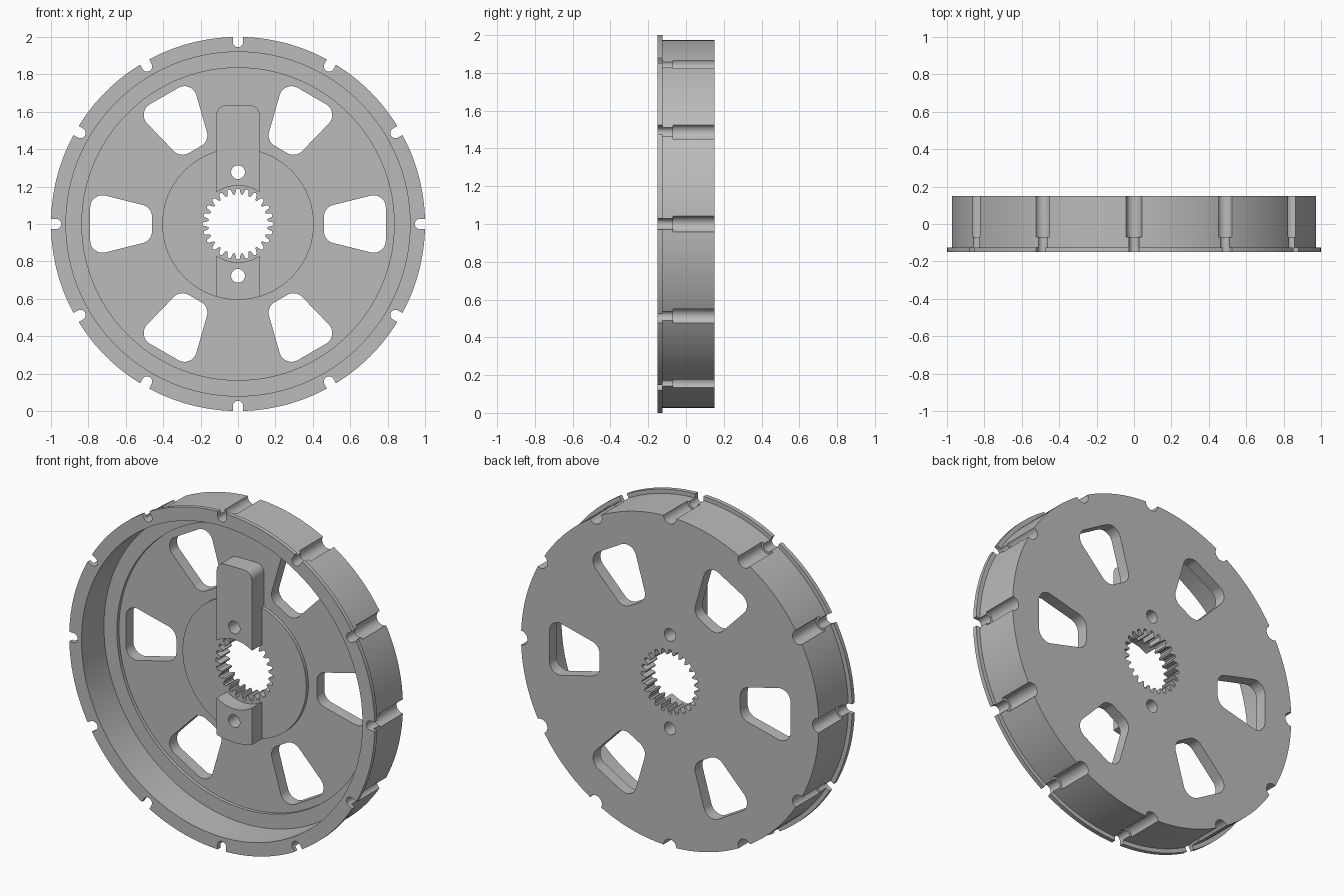
import bpy, bmesh
from math import sin, cos, pi, radians, sqrt
from mathutils import Vector

cube = bpy.data.objects.get("Cube")
if cube:
    bpy.data.objects.remove(cube, do_unlink=True)

grey = bpy.data.materials.new("plain grey")
grey.use_nodes = True
grey.diffuse_color = (0.5, 0.5, 0.5, 1)
grey.node_tree.nodes["Principled BSDF"].inputs["Base Color"].default_value = (0.5, 0.5, 0.5, 1)

FRONT, BACK = -0.15, 0.15
HUB_R, BORE_R = 0.405, 0.205
BLOCK_W, BLOCK_Y = 0.115, -0.035


def arc(r, a0, a1, n, cx=0.0, cz=0.0):
    return [Vector((cx + r * cos(a0 + (a1 - a0) * i / n),
                    cz + r * sin(a0 + (a1 - a0) * i / n))) for i in range(n + 1)]


def turned(points, angle):
    c, s = cos(angle), sin(angle)
    return [Vector((p.x * c - p.y * s, p.x * s + p.y * c)) for p in points]


def rounded(points, radius, steps=8):
    """Fillet every corner of a polygon."""
    out = []
    for i, p in enumerate(points):
        a = (points[i - 1] - p).normalized()
        b = (points[(i + 1) % len(points)] - p).normalized()
        half = a.angle(b) / 2
        cut = radius * cos(half) / sin(half)
        centre = p + (a + b).normalized() * (radius / sin(half))
        u, v = p + a * cut - centre, p + b * cut - centre
        for k in range(steps + 1):
            d = u.lerp(v, k / steps).normalized()
            out.append(centre + d * radius)
    return out


def to_object(name, bm):
    bmesh.ops.recalc_face_normals(bm, faces=bm.faces)
    mesh = bpy.data.meshes.new(name)
    bm.to_mesh(mesh)
    bm.free()
    mesh.materials.append(grey)
    obj = bpy.data.objects.new(name, mesh)
    bpy.context.collection.objects.link(obj)
    return obj


def prisms(name, outlines, y0, y1):
    """Extrude outlines in the x-z plane along y."""
    bm = bmesh.new()
    for outline in outlines:
        face = bm.faces.new([bm.verts.new((p.x, y0, 1 + p.y)) for p in outline])
        new = bmesh.ops.extrude_face_region(bm, geom=[face])["geom"]
        verts = [g for g in new if isinstance(g, bmesh.types.BMVert)]
        bmesh.ops.translate(bm, verts=verts, vec=(0, y1 - y0, 0))
    return to_object(name, bm)


def carve(obj, cutters):
    for cutter in cutters:
        cutter.hide_render = True
        mod = obj.modifiers.new("cut", 'BOOLEAN')
        mod.operation, mod.solver, mod.object = 'DIFFERENCE', 'EXACT', cutter
    bpy.context.view_layer.update()
    graph = bpy.context.evaluated_depsgraph_get()
    mesh = bpy.data.meshes.new_from_object(obj.evaluated_get(graph))
    obj.modifiers.clear()
    obj.data = mesh


# Drum: flange, side wall, inner ledge, recessed floor and raised hub
section = [(0.1, 0.06), (HUB_R, 0.06), (HUB_R, 0.08), (0.835, 0.08), (0.835, 0.06),
           (0.92, 0.06), (0.92, FRONT), (1, FRONT), (1, -0.125), (0.975, -0.125),
           (0.975, BACK), (0.1, BACK)]
bm = bmesh.new()
ring = [bm.verts.new((r, y, 1)) for r, y in section]
edges = [bm.edges.new((ring[i - 1], v)) for i, v in enumerate(ring)]
bmesh.ops.spin(bm, geom=ring + edges, cent=(0, 0, 1), axis=(0, 1, 0),
               angle=2 * pi, steps=144, use_merge=True)
bmesh.ops.remove_doubles(bm, verts=bm.verts, dist=1e-5)
drum = to_object("drum", bm)

# Six lightening windows
trapezoid = [Vector((0.46, -0.09)), Vector((0.79, -0.172)),
             Vector((0.79, 0.172)), Vector((0.46, 0.09))]
window = rounded(trapezoid, 0.065)
windows = prisms("window_cutter", [turned(window, i * pi / 3) for i in range(6)], -0.1, 0.3)


# Twelve rim slots, narrow at the front and wider behind
def slots(name, half, centre, y0, y1):
    shape = arc(half, pi / 2, 3 * pi / 2, 12, centre)
    shape += [Vector((1.1, -half)), Vector((1.1, half))]
    return prisms(name, [turned(shape, i * pi / 6) for i in range(12)], y0, y1)


narrow = slots("narrow_slot_cutter", 0.028, 0.973, -0.3, 0)
wide = slots("wide_slot_cutter", 0.042, 0.975, -0.07, 0.3)

# Internal spline in the hub
TEETH = 24
tooth = [(-0.4, 0.158), (-0.27, 0.172), (-0.2, 0.185), (0, 0.191),
         (0.2, 0.185), (0.27, 0.172), (0.4, 0.158)]
spline_shape = [Vector((r * cos((i + f) * 2 * pi / TEETH), r * sin((i + f) * 2 * pi / TEETH)))
                for i in range(TEETH) for f, r in tooth]
spline = prisms("spline_cutter", [spline_shape], -0.1, 0.3)

# Two pin holes
holes = prisms("hole_cutter", [arc(0.037, 0, 2 * pi * 31 / 32, 31, 0, s * 0.277)
                               for s in (1, -1)], -0.3, 0.3)

# Blocks on the hub, hollowed around the spline
lean = sqrt(BORE_R ** 2 - BLOCK_W ** 2)
a_in = radians(90) - Vector((lean, BLOCK_W)).angle(Vector((1, 0)))
inner = arc(BORE_R, pi - a_in, a_in, 16)
top = 0.635
corner = 0.05
upper = inner + arc(corner, 0, pi / 2, 8, BLOCK_W - corner, top - corner) \
    + arc(corner, pi / 2, pi, 8, corner - BLOCK_W, top - corner)
a_out = pi / 2 - Vector((sqrt(HUB_R ** 2 - BLOCK_W ** 2), BLOCK_W)).angle(Vector((1, 0)))
lower = turned(inner + arc(HUB_R, a_out, pi - a_out, 16), pi)
upper_block = prisms("upper_block", [upper], BLOCK_Y, 0.1)
lower_block = prisms("lower_block", [lower], BLOCK_Y, 0.07)

carve(drum, [windows, narrow, wide, spline, holes])
carve(upper_block, [holes])
carve(lower_block, [holes])
for cutter in (windows, narrow, wide, spline, holes):
    bpy.data.objects.remove(cutter, do_unlink=True)

# Smooth the curved walls and keep the edges crisp
bpy.ops.object.select_all(action='DESELECT')
for obj in (drum, upper_block, lower_block):
    obj.select_set(True)
bpy.context.view_layer.objects.active = drum
bpy.ops.object.shade_smooth_by_angle(angle=radians(25))
